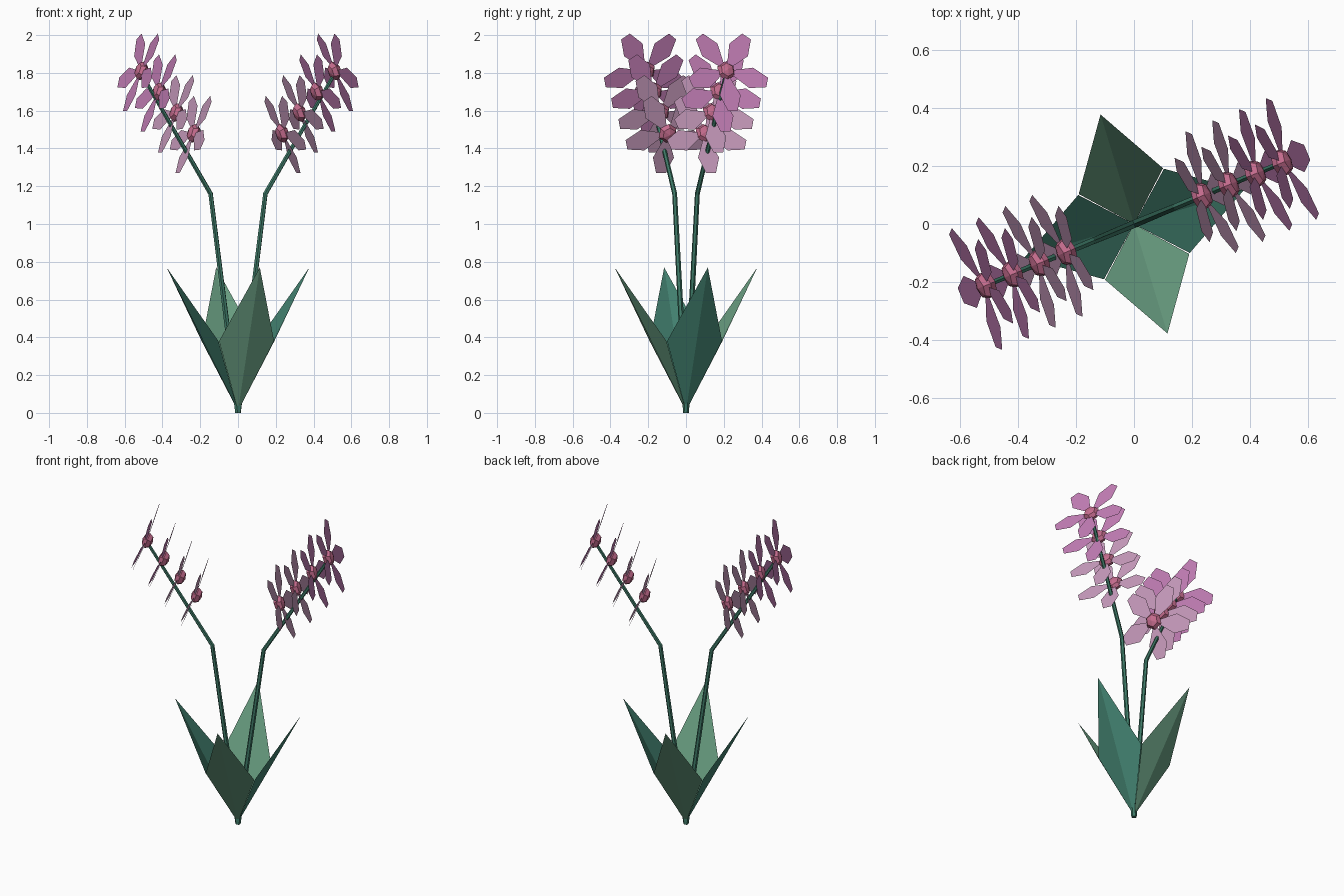
import bpy
import bmesh
from math import cos, sin, radians, pi
from mathutils import Matrix, Vector

default = bpy.data.objects.get("Cube")
if default:
    bpy.data.objects.remove(default, do_unlink=True)


def material(name, rgb):
    m = bpy.data.materials.new(name)
    m.use_nodes = True
    m.diffuse_color = (*rgb, 1)
    m.node_tree.nodes["Principled BSDF"].inputs["Base Color"].default_value = (*rgb, 1)
    return m


STEM = material("stem green", (0.05, 0.20, 0.14))
SAGE = material("sage leaf green", (0.14, 0.34, 0.22))
TEAL = material("teal leaf green", (0.055, 0.22, 0.16))
PINK = material("petal pink", (0.55, 0.21, 0.47))
PALE = material("pale petal pink", (0.58, 0.33, 0.51))
ROSE = material("rose centre", (0.56, 0.15, 0.27))


def finish(name, bm, mat):
    mesh = bpy.data.meshes.new(name)
    bm.to_mesh(mesh)
    bm.free()
    mesh.materials.append(mat)
    obj = bpy.data.objects.new(name, mesh)
    bpy.context.collection.objects.link(obj)
    return obj


def polar(r, azimuth, z):
    return Vector((r * cos(azimuth), r * sin(azimuth), z))


def leaf(name, azimuth, mat):
    """Kite-shaped leaf folded along its midrib."""
    bm = bmesh.new()
    spread = radians(44.5)
    base = bm.verts.new((0, 0, 0.01))
    tip = bm.verts.new(polar(0.395, azimuth, 0.77))
    for side in (-1, 1):
        shoulder = bm.verts.new(polar(0.217, azimuth + side * spread, 0.38))
        bm.faces.new((base, shoulder, tip) if side < 0 else (base, tip, shoulder))
    finish(name, bm, mat)


def stem(name, azimuth):
    """Six-sided tube with one kink."""
    path = [(0, 0, 0.016), (0.157, 1.16, 0.013), (0.55, 1.79, 0.010)]
    bm = bmesh.new()
    across = polar(1, azimuth + pi / 2, 0)
    rings = []
    for r, z, width in path:
        centre = polar(r, azimuth, z)
        out = polar(1, azimuth, -0.15 if z < 1 else -0.35).normalized()
        if z == 0:
            out = polar(1, azimuth, 0)
        rings.append([bm.verts.new(centre + width * (cos(a) * out + sin(a) * across))
                      for a in (i * pi / 3 for i in range(6))])
    for low, high in zip(rings, rings[1:]):
        for i in range(6):
            j = (i + 1) % 6
            bm.faces.new((low[i], low[j], high[j], high[i]))
    bm.faces.new(rings[0][::-1])
    bm.faces.new(rings[-1])
    finish(name, bm, STEM)


def flower(name, azimuth, r, z, mat):
    """Five flat petals around a faceted centre, facing outward and slightly up."""
    tilt = radians(19)
    normal = polar(cos(tilt), azimuth, sin(tilt))
    up = polar(-sin(tilt), azimuth, cos(tilt))
    place = Matrix((up.cross(normal), up, normal)).transposed().to_4x4()
    place.translation = polar(r, azimuth, z)

    # petals: distance out, half width, cupping
    bm = bmesh.new()
    outline = [(0.03, 0.012, 0.006), (0.14, 0.060, 0.014), (0.23, 0.028, 0.02)]
    for k in range(5):
        turn = Matrix.Rotation(k * 2 * pi / 5 - pi / 2, 4, "Z")
        points = [(d, -w, h) for d, w, h in outline]
        points += [(d, w, h) for d, w, h in reversed(outline)]
        bm.faces.new([bm.verts.new(place @ turn @ Vector(p)) for p in points])
    finish(name + "_petals", bm, mat)

    # centre
    bm = bmesh.new()
    bmesh.ops.create_uvsphere(bm, u_segments=6, v_segments=4, radius=0.053,
                              matrix=place @ Matrix.Diagonal((1, 1, 0.62, 1)))
    finish(name + "_centre", bm, ROSE)


# leaves, in two opposite pairs
for i, name in enumerate(("front_leaf", "left_leaf", "back_leaf", "right_leaf")):
    leaf(name, radians(-73 + 90 * i), TEAL if i % 2 else SAGE)

# two flowering stems, half a turn apart
for side, azimuth in (("left", radians(22.5)), ("right", radians(202.5))):
    stem(side + "_stem", azimuth)
    for i in range(4):
        flower(f"{side}_flower_{i + 1}", azimuth, 0.253 + 0.1 * i, 1.48 + 0.11 * i,
               PALE if i < 2 else PINK)
